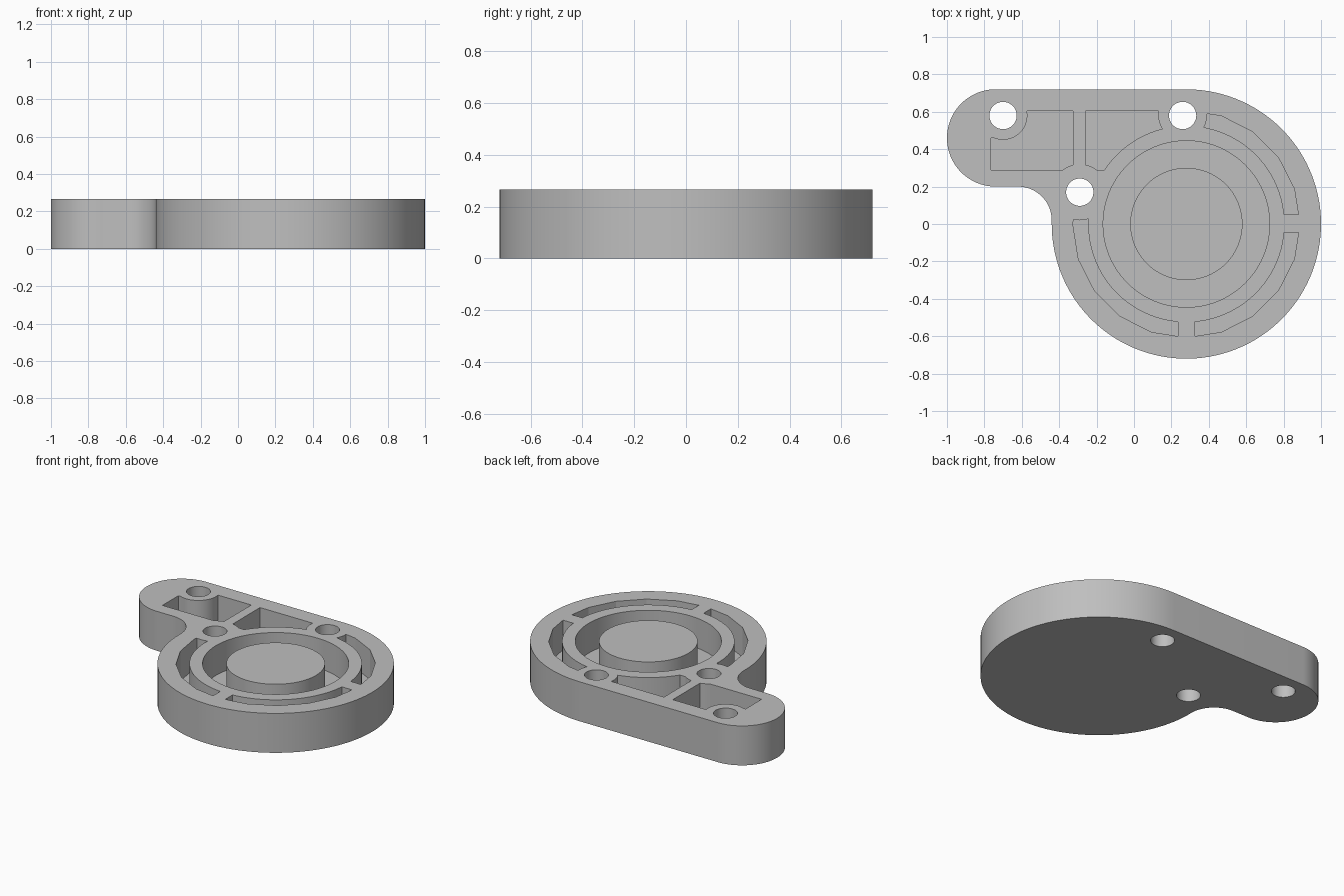
import bpy, bmesh, math

if "Cube" in bpy.data.objects:
    bpy.data.objects.remove(bpy.data.objects["Cube"], do_unlink=True)

HEIGHT, FLOOR, TOP = 0.265, 0.065, 0.4   # plate top, recess floor, cutter top
HUB = (0.28, 0.0)                        # centre of the round end
HOLES = [(-0.70, 0.58, 0.13), (0.26, 0.58, 0.13), (-0.29, 0.17, 0.15)]

grey = bpy.data.materials.new("plain grey")
grey.use_nodes = True
colour = (0.52, 0.52, 0.52, 1)
grey.diffuse_color = colour
grey.node_tree.nodes["Principled BSDF"].inputs["Base Color"].default_value = colour


def prism(name, points, z0, z1):
    """Extrude a counter-clockwise outline from z0 to z1."""
    bm = bmesh.new()
    face = bm.faces.new([bm.verts.new((x, y, z0)) for x, y in points])
    up = bmesh.ops.extrude_face_region(bm, geom=[face])["geom"]
    for v in up:
        if isinstance(v, bmesh.types.BMVert):
            v.co.z = z1
    bmesh.ops.recalc_face_normals(bm, faces=bm.faces)
    mesh = bpy.data.meshes.new(name)
    bm.to_mesh(mesh)
    bm.free()
    mesh.materials.append(grey)
    obj = bpy.data.objects.new(name, mesh)
    bpy.context.collection.objects.link(obj)
    return obj


def arc(centre, radius, start, end, steps):
    angles = [math.radians(start + (end - start) * i / steps) for i in range(steps + 1)]
    return [(centre[0] + radius * math.cos(a), centre[1] + radius * math.sin(a)) for a in angles]


def disc(name, centre, radius, z0, z1, sides=96):
    return prism(name, arc(centre, radius, 0, 360, sides)[:-1], z0, z1)


def box(name, x0, x1, y0, y1, z0, z1):
    return prism(name, [(x0, y0), (x1, y0), (x1, y1), (x0, y1)], z0, z1)


def combine(target, tool, operation="DIFFERENCE"):
    """Apply a boolean and discard the tool."""
    mod = target.modifiers.new("cut", "BOOLEAN")
    mod.operation, mod.object, mod.solver = operation, tool, "EXACT"
    bpy.context.view_layer.objects.active = target
    bpy.ops.object.modifier_apply(modifier=mod.name)
    bpy.data.objects.remove(tool, do_unlink=True)


# Plate: round end, straight back, rounded arm end and inner fillet
outline = (arc(HUB, 0.72, -178, 90, 90)
           + arc((-0.74, 0.46), 0.26, 90, 270, 48)
           + arc((-0.62, 0.02), 0.18, 90, 0, 20))
plate = prism("housing_plate", outline, 0, HEIGHT)

# Faceted ring slot, kept clear of the arm and split by two spokes
slots = disc("slots", HUB, 0.607, FLOOR, TOP, 20)
combine(slots, box("arm_clearance", -0.6, 0.28, 0.03, 0.8, 0, 0.5))
combine(slots, box("side_spoke", 0.5, 1.0, -0.045, 0.05, 0, 0.5))
combine(slots, box("front_spoke", 0.235, 0.325, -0.8, -0.4, 0, 0.5))

# Two arm pockets either side of a thin rib
arm_pockets = [box("outer_pocket", -0.765, -0.325, 0.29, 0.605, FLOOR, TOP),
               box("inner_pocket", -0.26, 0.26, 0.29, 0.605, FLOOR, TOP)]

# Leave walls round the hub and the bolt holes, then cut every recess
for recess in [slots] + arm_pockets:
    combine(recess, disc("hub_wall", HUB, 0.525, 0, 0.5))
    for x, y, r in HOLES:
        combine(recess, disc("hole_wall", (x, y), r, 0, 0.5, 48))
    if recess is arm_pockets[0]:
        combine(recess, box("corner_fill", -0.9, -0.70, 0.46, 0.8, 0, 0.5))
    combine(plate, recess)

# Round channel with the solid centre post left standing
channel = disc("channel", HUB, 0.445, FLOOR, TOP)
combine(channel, disc("centre_post", HUB, 0.3, 0, 0.5))
combine(plate, channel)

# Bolt holes right through
for x, y, r in HOLES:
    combine(plate, disc("bolt_hole", (x, y), 0.073, -0.1, TOP, 48))

bpy.ops.object.select_all(action="DESELECT")
plate.select_set(True)
bpy.context.view_layer.objects.active = plate
bpy.ops.object.shade_smooth_by_angle(angle=math.radians(15))
